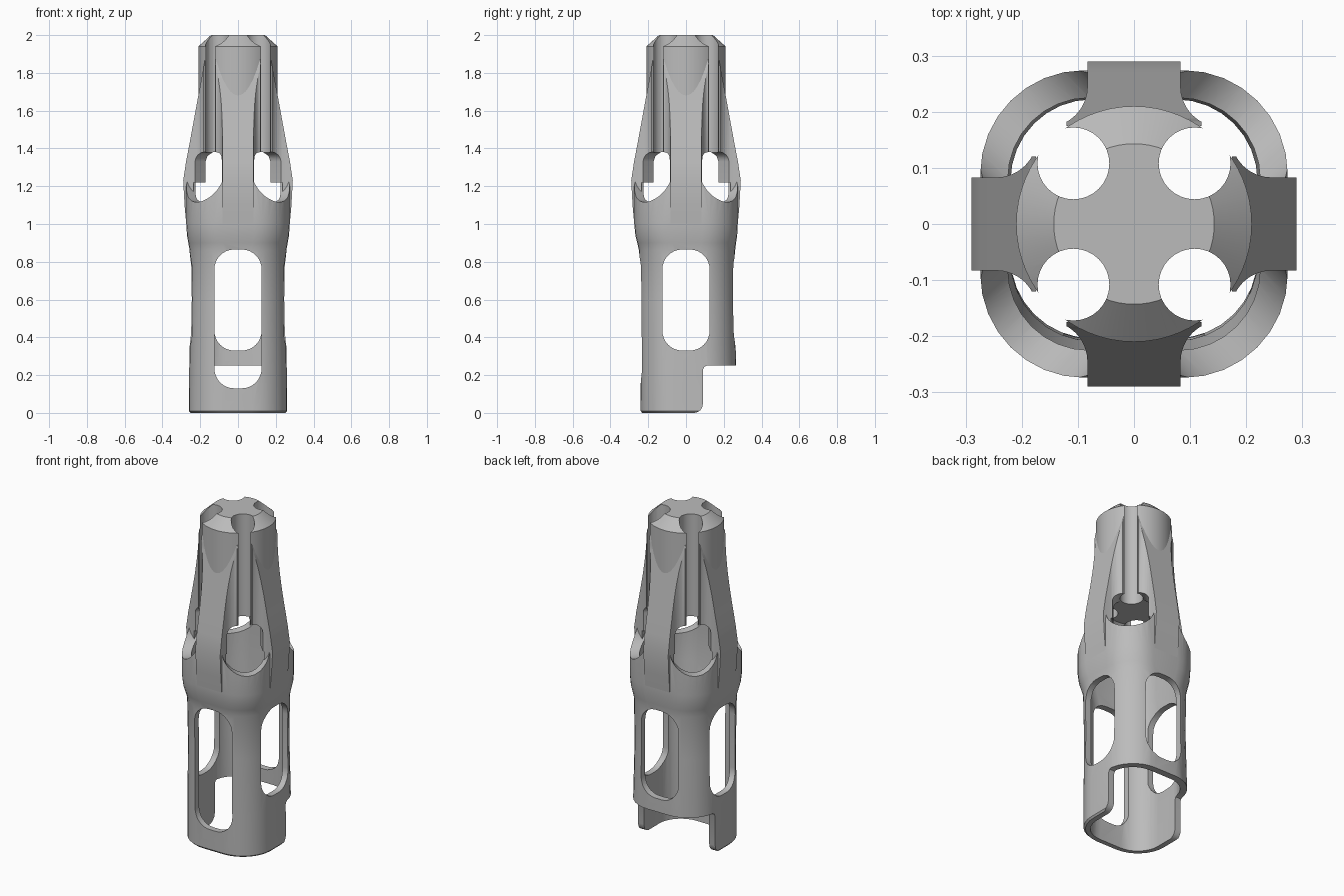
import bpy, bmesh
from math import sin, cos, pi, radians
from mathutils import Matrix, Vector

if "Cube" in bpy.data.objects:
    bpy.data.objects.remove(bpy.data.objects["Cube"], do_unlink=True)

grey = bpy.data.materials.new("plain grey")
GREY = (0.5, 0.5, 0.5, 1)
grey.use_nodes = True
grey.diffuse_color = GREY
grey.node_tree.nodes["Principled BSDF"].inputs["Base Color"].default_value = GREY


def solid(name, rings, matrix=Matrix()):
    """Closed solid lofted through rings of equal point count."""
    bm = bmesh.new()
    loops = [[bm.verts.new(matrix @ Vector(p)) for p in ring] for ring in rings]
    n = len(loops[0])
    for a, b in zip(loops, loops[1:]):
        for i in range(n):
            j = (i + 1) % n
            bm.faces.new((a[i], a[j], b[j], b[i]))
    bm.faces.new(loops[0][::-1])
    bm.faces.new(loops[-1])
    bmesh.ops.recalc_face_normals(bm, faces=bm.faces)
    mesh = bpy.data.meshes.new(name)
    bm.to_mesh(mesh)
    bm.free()
    mesh.materials.append(grey)
    obj = bpy.data.objects.new(name, mesh)
    bpy.context.scene.collection.objects.link(obj)
    return obj


def rounded_rect(x0, x1, y0, y1, r, steps=8):
    corners = ((x1 - r, y1 - r), (x0 + r, y1 - r), (x0 + r, y0 + r), (x1 - r, y0 + r))
    return [(cx + r * cos((k + i / steps) * pi / 2), cy + r * sin((k + i / steps) * pi / 2))
            for k, (cx, cy) in enumerate(corners) for i in range(steps + 1)]


def circle(r, cx=0, cy=0, n=64):
    return [(cx + r * cos(2 * pi * i / n), cy + r * sin(2 * pi * i / n)) for i in range(n)]


def at(points, z):
    return [(x, y, z) for x, y in points]


def upright(name, points, z0, z1):
    return solid(name, [at(points, z0), at(points, z1)])


def across(name, points, d0, d1, angle=0):
    """Horizontal prism: the profile's second axis is up, depth runs to the front."""
    m = Matrix.Rotation(radians(angle), 4, 'Z') @ Matrix.Rotation(pi / 2, 4, 'X')
    return solid(name, [at(points, d0), at(points, d1)], m)


def cut(obj, cutters):
    for c in cutters:
        c.hide_render = True
        mod = obj.modifiers.new("cut", 'BOOLEAN')
        mod.operation = 'DIFFERENCE'
        mod.solver = 'EXACT'
        mod.object = c
        bpy.context.view_layer.objects.active = obj
        bpy.ops.object.modifier_apply(modifier=mod.name)
        bpy.data.objects.remove(c, do_unlink=True)


# Hollow lower body with the wider collar: z, half width, front, back
sections = [(0, .252, .232, .26), (.01, .26, .24, .268), (.25, .258, .242, .265),
            (.6, .253, .245, .258), (.86, .256, .249, .26), (.9, .263, .258, .265),
            (.94, .27, .268, .271), (1.0, .274, .274, .274), (1.2, .274, .274, .274),
            (1.235, .268, .268, .268)]
body = solid("body_shell", [at(rounded_rect(-w, w, -f, b, .185), z) for z, w, f, b in sections])
bore = [(-.1, .22, .203, .225), (.85, .22, .208, .222), (.95, .225, .225, .225),
        (1.3, .225, .225, .225)]
cut(body, [solid("bore", [at(rounded_rect(-w, w, -f, b, .145), z) for z, w, f, b in bore])])

# Windows on all four sides, the front one longer
tall = rounded_rect(-.125, .125, .13, .865, .105)
short = rounded_rect(-.125, .125, .33, .865, .105)
cut(body, [across("front_window", tall, .1, .5),
           across("back_window", short, -.5, -.1),
           across("side_windows", short, -.5, .5, 90)])

# Open lower back with rounded feet
notch = [(.6, .25), (.11, .25), (.097, .245), (.09, .23), (.09, .05), (.086, .03), (.075, .013),
         (.058, .003), (.04, -.001), (.04, -.1), (.6, -.1)]
cut(body, [across("back_notch", notch, -.5, .5, 90)])

# Scooped collar corners
scoop = circle(.134, 0, 1.25)
cut(body, [across("scoop", scoop, -.5, .5, a) for a in (45, 135)])


def tunnels():
    arch = rounded_rect(-.1, .1, 1.08, 1.38, .05)
    return [across("tunnel", arch, -.5, .5, a) for a in (45, 135)]


# Core with chamfered top, four round channels and a hollow base
core = solid("core", [at(circle(r), z) for r, z in ((.21, 1.22), (.21, 1.94), (.143, 2.0))])
hollow = ((.175, 1.1), (.175, 1.33), (.165, 1.36), (.14, 1.38))
cut(core, [solid("hollow", [at(circle(r), z) for r, z in hollow])])
cut(core, tunnels())
cut(core, [upright("channel", circle(.064, sx * .108, sy * .108, 32), 1.3, 2.1)
           for sx in (-1, 1) for sy in (-1, 1)])

# Four tapering ribs with filleted flanks
profile = [(.235, .98), (.272, .98), (.283, 1.1), (.29, 1.23), (.275, 1.33), (.254, 1.44),
           (.232, 1.56), (.21, 1.68), (.19, 1.79), (.175, 1.87), (.175, 1.22), (.235, 1.22)]
rib = across("rib_left", profile, -.12, .12)
cut(rib, [upright("flank", rounded_rect(.173, .6, min(s * .083, s * .4), max(s * .083, s * .4), .072),
                  .8, 2.1) for s in (-1, 1)])
cut(rib, tunnels())
parts = [body, core, rib]
for i, side in enumerate(("back", "right", "front"), 1):
    twin = rib.copy()
    twin.data = rib.data.copy()
    twin.name = "rib_" + side
    twin.rotation_euler.z = i * pi / 2
    bpy.context.scene.collection.objects.link(twin)
    parts.append(twin)

# Smooth shading with crisp edges
bpy.ops.object.select_all(action='DESELECT')
for p in parts:
    p.select_set(True)
bpy.context.view_layer.objects.active = body
bpy.ops.object.shade_smooth_by_angle(angle=radians(30))
